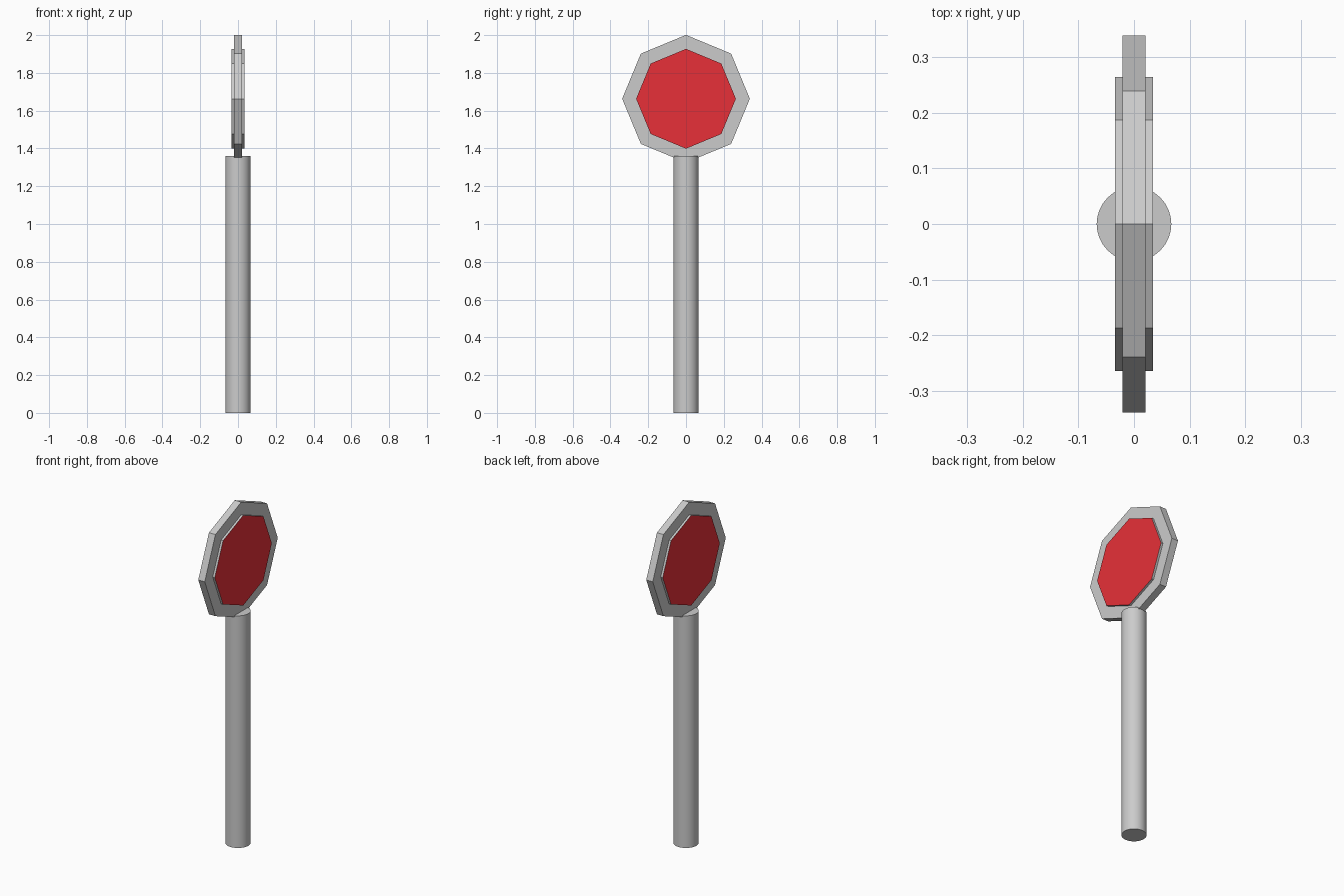
import bpy
import math

if "Cube" in bpy.data.objects:
    bpy.data.objects.remove(bpy.data.objects["Cube"])

SIGN_Z = 1.663


def cylinder(name, sides, radius, depth, location, rotation=(0, 0, 0)):
    bpy.ops.mesh.primitive_cylinder_add(vertices=sides, radius=radius, depth=depth,
                                        location=location, rotation=rotation)
    obj = bpy.context.object
    obj.name = name
    bpy.ops.object.transform_apply(location=False, rotation=True, scale=True)
    return obj


# Round post
cylinder("post", 32, 0.067, 1.36, (0, 0, 0.68))
bpy.ops.object.shade_smooth_by_angle(angle=math.radians(30))

# Octagonal plate standing on a corner, facing left and right
facing_x = (0, math.pi / 2, 0)
cylinder("sign_plate", 8, 0.338, 0.042, (0, 0, SIGN_Z), facing_x)

# Raised panel on both sides: grey edge, red faces
panel = cylinder("sign_panel", 8, 0.264, 0.068, (0, 0, SIGN_Z), facing_x)
grey = bpy.data.materials.new("grey")
grey.diffuse_color = (0.8, 0.8, 0.8, 1)
grey.use_nodes = True
grey.node_tree.nodes["Principled BSDF"].inputs["Base Color"].default_value = grey.diffuse_color
red = bpy.data.materials.new("red")
red.diffuse_color = (0.8, 0.03, 0.04, 1)
red.use_nodes = True
red.node_tree.nodes["Principled BSDF"].inputs["Base Color"].default_value = red.diffuse_color
panel.data.materials.append(grey)
panel.data.materials.append(red)
for face in panel.data.polygons:
    face.material_index = 1 if abs(face.normal.x) > 0.9 else 0
